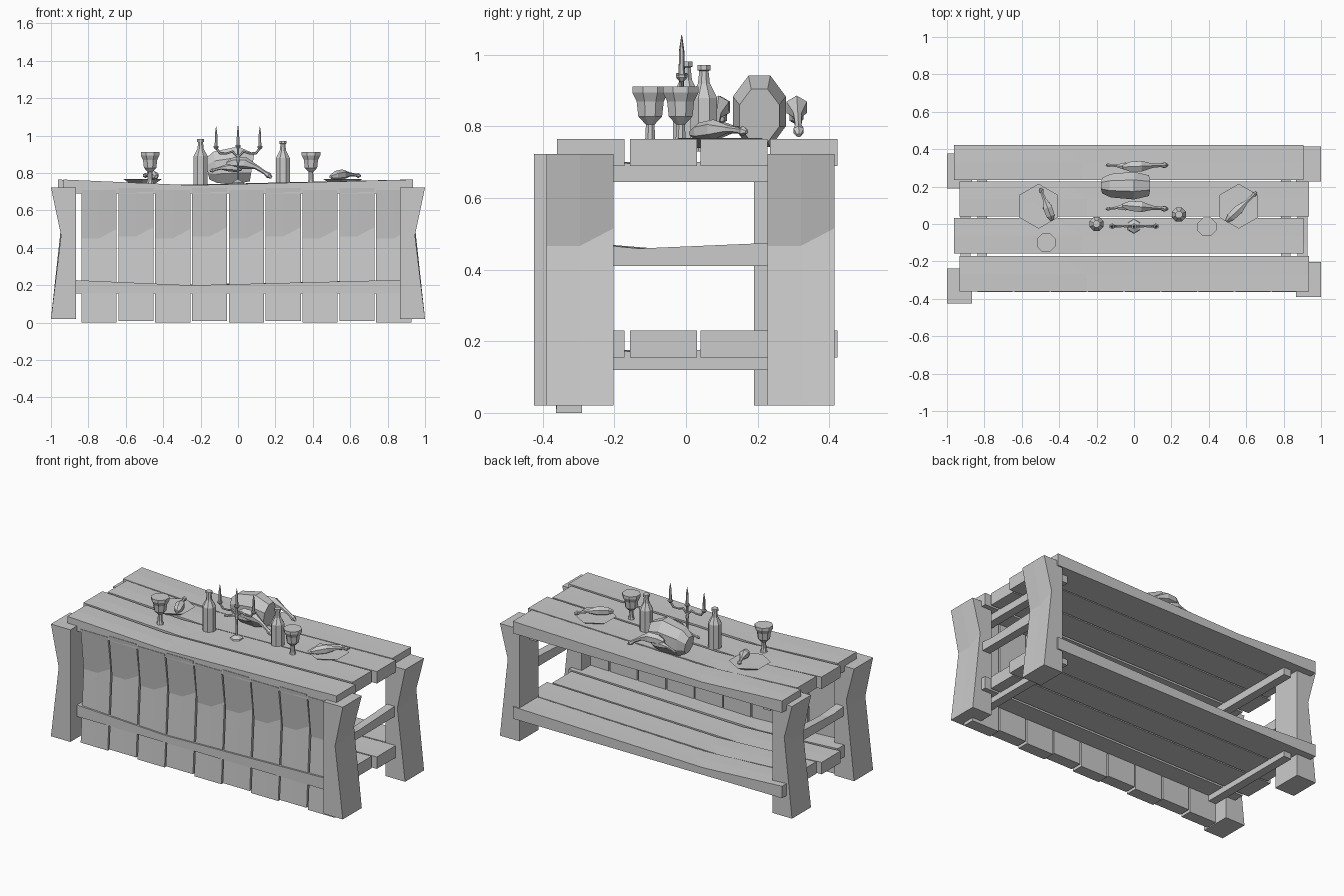
import bpy, bmesh, math
from mathutils import Vector

old = bpy.data.objects.get("Cube")
if old:
    bpy.data.objects.remove(old, do_unlink=True)

GREY = (0.6, 0.6, 0.6, 1)
mat = bpy.data.materials.new("plain grey")
mat.use_nodes = True
mat.diffuse_color = GREY
mat.node_tree.nodes["Principled BSDF"].inputs["Base Color"].default_value = GREY


def loft(name, rings):
    """Skin a list of equal rings and cap both ends."""
    bm = bmesh.new()
    loops = [[bm.verts.new(p) for p in ring] for ring in rings]
    n = len(loops[0])
    for a, b in zip(loops, loops[1:]):
        for i in range(n):
            j = (i + 1) % n
            bm.faces.new((a[i], a[j], b[j], b[i]))
    bm.faces.new(loops[0])
    bm.faces.new(loops[-1])
    bmesh.ops.recalc_face_normals(bm, faces=bm.faces)
    mesh = bpy.data.meshes.new(name)
    bm.to_mesh(mesh)
    bm.free()
    mesh.materials.append(mat)
    obj = bpy.data.objects.new(name, mesh)
    bpy.context.collection.objects.link(obj)
    return obj


def plank(name, corner, length, width, thick, dip=0.4):
    """Timber with a worn notch across its outer face."""
    c, l, w, t = map(Vector, (corner, length, width, thick))
    rings = []
    for s, k in ((0, 0.635), (0.5, 0.635), (1, 0.705)):
        o = c + w * s
        rings.append([o, o + l, o + l + t, o + l * k + t * (1 - dip), o + t])
    return loft(name, rings)


def tube(name, pts, radii, sides=8, wide=1.0):
    """Faceted tube along a path, also used for turned shapes."""
    pts = [Vector(p) for p in pts]
    rings = []
    for i, (p, r) in enumerate(zip(pts, radii)):
        d = pts[min(i + 1, len(pts) - 1)] - pts[max(i - 1, 0)]
        q = d.to_track_quat('Z', 'Y')
        ring = []
        for k in range(sides):
            a = math.tau * (k + 0.5) / sides
            ring.append(p + q @ Vector((r * math.cos(a), r * wide * math.sin(a), 0)))
        rings.append(ring)
    return loft(name, rings)


def turned(name, x, y, profile, sides=8):
    return tube(name, [(x, y, z) for r, z in profile], [r for r, z in profile], sides)


# Table top and lower shelf: four staggered planks each
W = 0.188
for label, z in (("top", 0.69), ("shelf", 0.155)):
    for i, y in enumerate((-0.36, -0.157, 0.04, 0.235)):
        end = 0.935 if i % 2 == 0 else 0.905
        plank(f"{label}_plank_{i + 1}", (end, y, z), (-1.867, 0, 0), (0, W, 0), (0, 0, 0.075))

# Four legs, notched on the outside
for side, ys in ((1, (-0.39, 0.227)), (-1, (-0.425, 0.19))):
    for label, y in zip(("front", "back"), ys):
        plank(f"{label}_{'left' if side > 0 else 'right'}_leg", (side * 0.865, y, 0.02),
              (0, 0, 0.703), (0, W, 0), (side * 0.135, 0, 0))

# Nine upright boards closing the front
for i in range(9):
    lift = 0.01 if i % 2 else 0
    plank(f"front_board_{i + 1}", (-0.837 + 0.197 * i, -0.29, lift),
          (0, 0, 0.71), (W, 0, 0), (0, -0.073, 0))

# Cross beams at both ends
for side in (1, -1):
    for label, x, z in (("upper", 0.785, 0.645), ("lower", 0.785, 0.12), ("middle", 0.875, 0.41)):
        plank(f"{label}_beam_{'left' if side > 0 else 'right'}", (side * x, 0.36, z),
              (0, -0.7, 0), (side * 0.053, 0, 0), (0, 0, 0.07), 0.3)

# Bottles
for name, x, y, lift in (("bottle_right", -0.2, 0, 0.01), ("bottle_left", 0.24, 0.05, 0)):
    turned(name, x, y, [(r, z + lift) for r, z in (
        (0.04, 0.73), (0.04, 0.88), (0.018, 0.92), (0.014, 0.955), (0.02, 0.957), (0.02, 0.972))])

# Goblets with a hollow cup
for name, x, y in (("goblet_right", -0.47, -0.1), ("goblet_left", 0.39, -0.015)):
    turned(name, x, y, ((0.022, 0.74), (0.015, 0.765), (0.013, 0.805), (0.036, 0.828),
                        (0.041, 0.87), (0.054, 0.895), (0.054, 0.912), (0.04, 0.912), (0.03, 0.85)))

# Candle holder with three candles
Y = -0.012
turned("candle_holder_stem", 0, Y, ((0.04, 0.738), (0.036, 0.75), (0.007, 0.765),
                                    (0.006, 0.85), (0.011, 0.87), (0.006, 0.89), (0.007, 0.93)), 6)
for side in (1, -1):
    tube("candle_arm", [(side * x, Y, z) for x, z in (
        (0, 0.885), (0.03, 0.915), (0.06, 0.905), (0.095, 0.905), (0.115, 0.93))],
        (0.006, 0.007, 0.006, 0.007, 0.006), 6)
for x, z in ((-0.117, 0.925), (0, 0.93), (0.117, 0.925)):
    turned("candle", x, Y, ((0.006, z), (0.016, z + 0.012), (0.016, z + 0.018),
                            (0.009, z + 0.02), (0.007, z + 0.085), (0.001, z + 0.125)), 6)


def drumstick(name, pts, size):
    tube(name, pts, [size * k for k in (0.35, 0.9, 1, 0.4, 0.3, 0.5, 0.2)], 6)


def along(a, b, arch):
    """Seven points from a to b, raised in the middle."""
    a, b = Vector(a), Vector(b)
    return [a.lerp(b, t) + Vector((0, 0, arch * math.sin(math.pi * t)))
            for t in (0, 0.15, 0.4, 0.65, 0.85, 0.93, 1)]


# Roast bird
tube("roast_body", [(-0.165, 0.205, 0.82), (-0.12, 0.205, 0.83), (0, 0.205, 0.842), (0.075, 0.205, 0.83)],
     (0.045, 0.068, 0.08, 0.06), 8, 1.35)
for y, out in ((0.1, -0.02), (0.305, 0.01)):
    drumstick("roast_leg", along((-0.06, y, 0.85), (0.18, y + out, 0.775), 0.035), 0.033)
    drumstick("roast_wing", along((0.02, y, 0.82), (-0.15, y + out, 0.81), 0.015), 0.022)

# Six-sided plates with a drumstick each
for name, x, a, b in (("right", -0.51, (-0.5, 0.19), (-0.437, 0.02)),
                      ("left", 0.56, (0.655, 0.17), (0.495, 0.015))):
    plate = turned(f"plate_{name}", x, 0.095, ((0.07, 0.74), (0.12, 0.768), (0.105, 0.766), (0.08, 0.76)), 6)
    drumstick(f"plate_food_{name}", along((*b, 0.78), (*a, 0.785), 0.01), 0.028)
